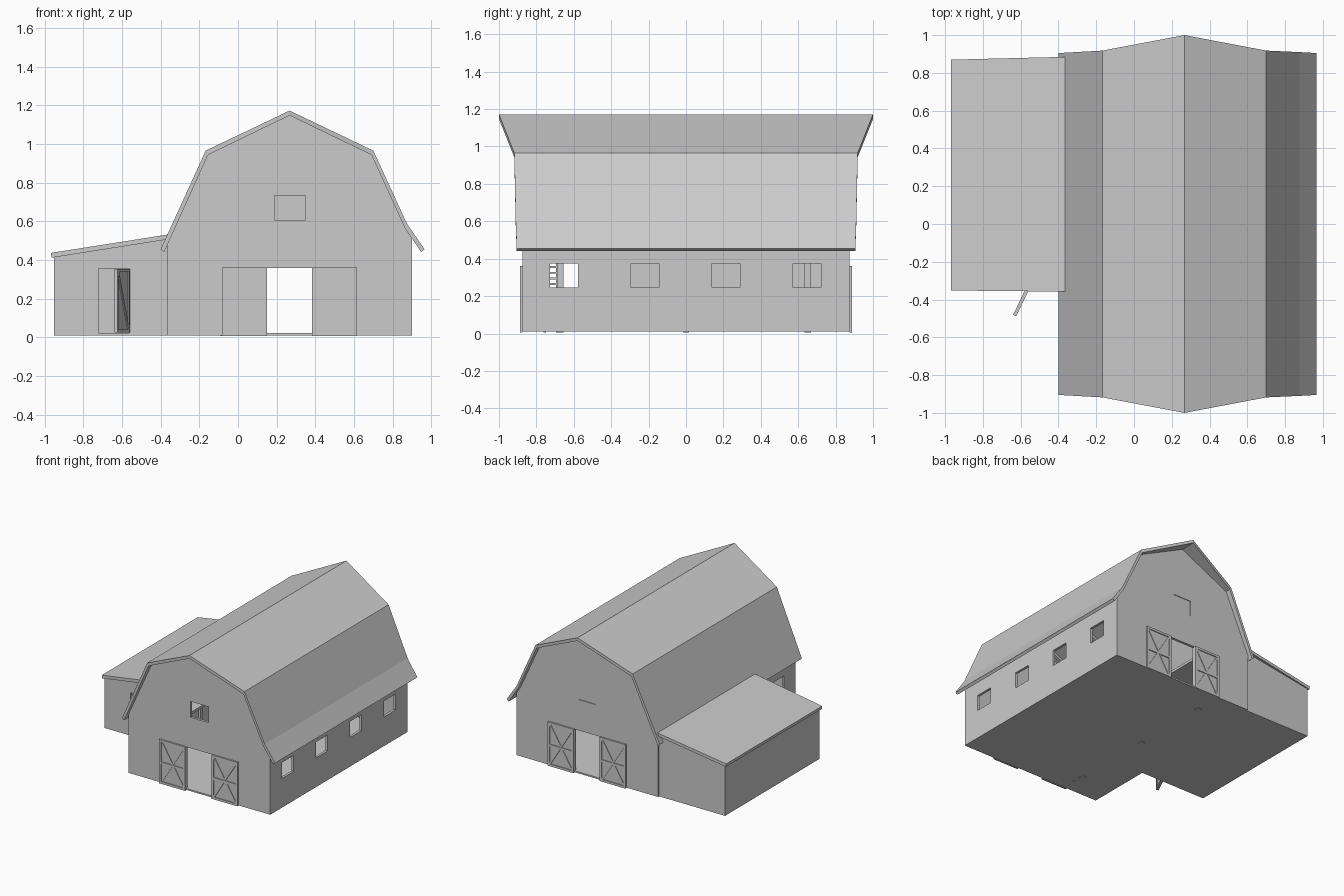
import bpy
import bmesh
import math
from mathutils import Matrix, Vector

old = bpy.data.objects.get("Cube")
if old:
    bpy.data.objects.remove(old, do_unlink=True)

grey = bpy.data.materials.new("plain_grey")
grey.diffuse_color = (0.6, 0.6, 0.6, 1)
grey.use_nodes = True
grey.node_tree.nodes["Principled BSDF"].inputs["Base Color"].default_value = (0.6, 0.6, 0.6, 1)


def finish(name, bm):
    bmesh.ops.recalc_face_normals(bm, faces=bm.faces)
    mesh = bpy.data.meshes.new(name)
    bm.to_mesh(mesh)
    bm.free()
    mesh.materials.append(grey)
    obj = bpy.data.objects.new(name, mesh)
    bpy.context.collection.objects.link(obj)
    return obj


def add_box(bm, x, y, z):
    size = Matrix.Diagonal((x[1] - x[0], y[1] - y[0], z[1] - z[0], 1))
    mid = Matrix.Translation((sum(x) / 2, sum(y) / 2, sum(z) / 2))
    bmesh.ops.create_cube(bm, size=1, matrix=mid @ size)


def box(name, x, y, z):
    bm = bmesh.new()
    add_box(bm, x, y, z)
    return finish(name, bm)


def add_beam(bm, a, b, y0, y1, width):
    """Flat board in the x-z plane from a to b, between two depths."""
    a, b = Vector(a), Vector(b)
    d = b - a
    size = Matrix.Diagonal((d.length, y1 - y0, width, 1))
    turn = Matrix.Rotation(-math.atan2(d.y, d.x), 4, 'Y')
    mid = (a + b) / 2
    bmesh.ops.create_cube(bm, size=1, matrix=Matrix.Translation((mid.x, (y0 + y1) / 2, mid.y)) @ turn @ size)


def prism(name, profile, y0, y1):
    bm = bmesh.new()
    face = bm.faces.new([bm.verts.new((x, y0, z)) for x, z in profile])
    out = bmesh.ops.extrude_face_region(bm, geom=[face])
    bmesh.ops.translate(bm, verts=[v for v in out["geom"] if isinstance(v, bmesh.types.BMVert)], vec=(0, y1 - y0, 0))
    return finish(name, bm)


def roof_shell(name, outer, inner, fronts, backs):
    """Band between two profiles, with its own overhang at each point."""
    bm = bmesh.new()
    rings = []
    for (ox, oz), (ix, iz), f, b in zip(outer, inner, fronts, backs):
        rings.append([bm.verts.new(p) for p in ((ox, f, oz), (ox, b, oz), (ix, b, iz), (ix, f, iz))])
    for r, s in zip(rings, rings[1:]):
        for i in range(4):
            j = (i + 1) % 4
            bm.faces.new((r[i], r[j], s[j], s[i]))
    bm.faces.new(rings[0])
    bm.faces.new(rings[-1])
    return finish(name, bm)


def cut(obj, *openings):
    """Cut box-shaped openings through a wall."""
    for x, y, z in openings:
        cutter = box("cutter", x, y, z)
        cutter.hide_render = True
        mod = obj.modifiers.new("opening", 'BOOLEAN')
        mod.operation, mod.solver, mod.object = 'DIFFERENCE', 'EXACT', cutter
        bpy.context.view_layer.update()
        graph = bpy.context.evaluated_depsgraph_get()
        mesh = bpy.data.meshes.new_from_object(obj.evaluated_get(graph))
        obj.modifiers.clear()
        obj.data = mesh
        bpy.data.objects.remove(cutter, do_unlink=True)


BASE, WALL, END = 0.012, 0.02, 0.875
LEFT, RIGHT, RIDGE = -0.365, 0.9, 0.267

# Main roof
outer = [(-0.4, 0.455), (-0.167, 0.965), (RIDGE, 1.172), (0.7, 0.965), (0.875, 0.585), (0.965, 0.455)]
inner = [(-0.382, 0.44), (-0.155, 0.943), (RIDGE, 1.147), (0.69, 0.943), (0.863, 0.565), (0.947, 0.44)]
overhang = [0.905, 0.918, 1.0, 0.918, 0.91, 0.905]
roof_shell("barn_roof", outer, inner, [-v for v in overhang], overhang)

# Gable walls with a loft opening and a wide doorway
gable = [(LEFT, BASE), (LEFT, 0.478)] + inner[1:5] + [(RIGHT, 0.51), (RIGHT, BASE)]
loft = ((0.188, 0.348), (-1, 1), (0.605, 0.733))
doorway = ((0.15, 0.383), (-1, 1), (0.02, 0.357))
for name, y0, y1 in (("front_wall", -END, WALL - END), ("back_wall", END - WALL, END)):
    cut(prism(name, gable, y0, y1), loft, doorway)
box("back_loft_shutter", loft[0], (0.858, 0.87), loft[2])

# Side walls with windows
windows = [(None, (y - 0.075, y + 0.075), (0.245, 0.373)) for y in (-0.652, -0.219, 0.214, 0.647)]
inside = (WALL - END, END - WALL)
left_wall = box("left_wall", (RIGHT - WALL, RIGHT), inside, (BASE, 0.52))
cut(left_wall, *[((0.8, 1), y, z) for _, y, z in windows])
right_wall = box("right_wall", (LEFT, LEFT + WALL), inside, (BASE, 0.485))
cut(right_wall, ((-0.45, -0.3), windows[0][1], windows[0][2]))
box("barn_floor", (LEFT, RIGHT), (-END, END), (BASE - 0.002, 0.022))

# Sliding doors with frame, middle rail and cross braces
for side, label in ((-1, "front"), (1, "back")):
    for x0, x1, hand in ((-0.082, 0.15, "right"), (0.383, 0.615, "left")):
        bm = bmesh.new()
        w, h0, h1, hm = 0.018, 0.006, 0.36, 0.173

        def depth(a, b):
            return sorted((side * (END + a), side * (END + b)))
        add_box(bm, (x0, x1), depth(0, 0.005), (h0, h1))
        trim = depth(0.004, 0.012)
        for xa in (x0, x1 - w):
            add_box(bm, (xa, xa + w), trim, (h0, h1))
        for za in (h0, hm - w / 2, h1 - w):
            add_box(bm, (x0 + w, x1 - w), trim, (za, za + w))
        brace = depth(0.004, 0.01)
        for a, b in ((h0, h1), (h1, h0)):
            add_beam(bm, (x0 + w, a + (w if a < b else -w)), (x1 - w, b + (w if b < a else -w)), *brace, 0.014)
        finish(label + "_" + hand + "_sliding_door", bm)

# Rafter frames and studs inside
bm = bmesh.new()
for i in range(9):
    y = -0.8 + i * 0.2
    if abs(y) > 0.75 or i % 2 == 0:
        spots = [(-0.338, 0.49)] + [(x, z - 0.014) for x, z in inner[1:4]] + [(0.872, 0.52)]
        for a, b in zip(spots, spots[1:]):
            add_beam(bm, a, b, y - 0.012, y + 0.012, 0.02)
        for x in (-0.345, 0.862):
            add_box(bm, (x, x + 0.018), (y - 0.012, y + 0.012), (0.02, 0.5))
finish("rafter_frames", bm)

# Side loft, its posts and the ladder
box("side_loft", (-0.345, -0.05), (-0.66, 0.85), (0.43, 0.45))
bm = bmesh.new()
for y in (-0.672, 0.0, 0.65):
    add_box(bm, (-0.09, -0.055), (y - 0.017, y + 0.017), (0.005, 0.43))
finish("loft_posts", bm)
bm = bmesh.new()
for y in (-0.755, -0.69):
    add_box(bm, (-0.06, -0.045), (y - 0.006, y + 0.006), (0.005, 0.5))
for i in range(15):
    z = 0.05 + i * 0.03
    add_box(bm, (-0.058, -0.047), (-0.75, -0.69), (z, z + 0.01))
finish("ladder", bm)

# Lean-to shed
SHED, F, B = -0.952, -0.34, 0.862
lean = [(SHED, BASE), (SHED, 0.414), (LEFT, 0.507), (LEFT, BASE)]
roof_shell("shed_roof", [(-0.968, 0.436), (-0.363, 0.531)], [(-0.964, 0.411), (-0.363, 0.506)],
           [-0.352, -0.358], [0.87, 0.885])
shed_front = prism("shed_front_wall", lean, F, F + WALL)
cut(shed_front, ((-0.722, -0.563), (-0.5, -0.2), (0.022, 0.355)))
prism("shed_back_wall", lean, B - WALL, B)
box("shed_side_wall", (SHED, SHED + WALL), (F + WALL, B - WALL), (BASE, 0.414))
box("shed_floor", (SHED, LEFT), (F, B), (BASE - 0.002, 0.022))

# Open shed door with frame and diagonal brace
bm = bmesh.new()
length = 0.152
add_box(bm, (0, length), (-0.004, 0.004), (0.025, 0.352))
for ya, yb in ((0.003, 0.009), (-0.009, -0.003)):
    for x in (0, length - 0.015):
        add_box(bm, (x, x + 0.015), (ya, yb), (0.025, 0.352))
    for z in (0.025, 0.337):
        add_box(bm, (0, length), (ya, yb), (z, z + 0.015))
    add_beam(bm, (0.015, 0.04), (length - 0.015, 0.337), ya, yb, 0.014)
door = finish("shed_door", bm)
door.location = (-0.566, F - 0.008, 0)
door.rotation_euler = (0, 0, math.atan2(-0.135, -0.065))
